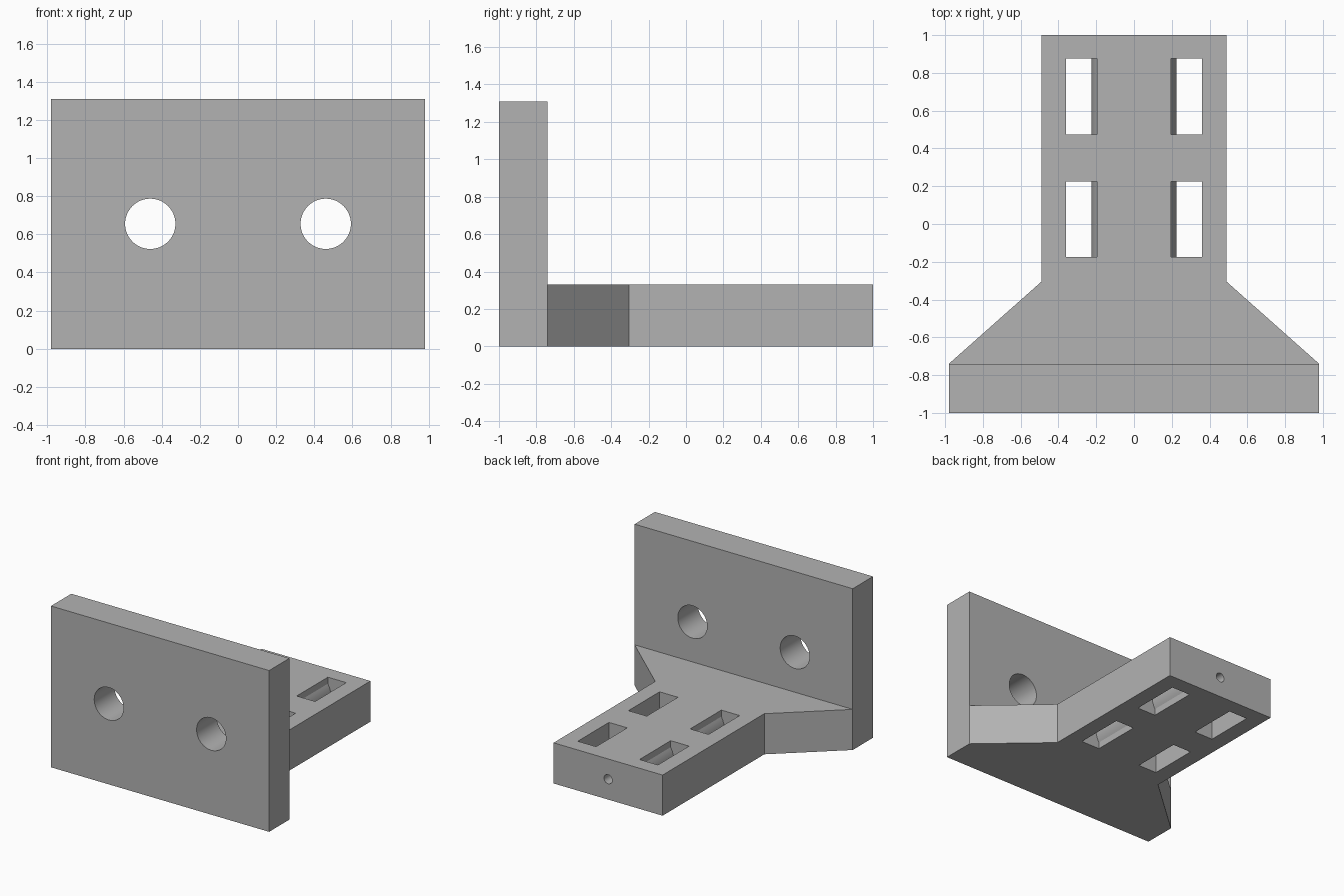
import bpy
import bmesh
from math import sin, cos, acos, pi, radians
from mathutils import Vector

cube = bpy.data.objects.get("Cube")
if cube:
    bpy.data.objects.remove(cube, do_unlink=True)

grey = bpy.data.materials.new("plain grey")
grey.use_nodes = True
colour = (0.45, 0.45, 0.45, 1)
grey.diffuse_color = colour
grey.node_tree.nodes["Principled BSDF"].inputs["Base Color"].default_value = colour

THICK = 0.33
MID = THICK / 2


def prism(name, points, push):
    """Extrude a closed loop of 3D points along a vector."""
    bm = bmesh.new()
    face = bm.faces.new([bm.verts.new(p) for p in points])
    grown = bmesh.ops.extrude_face_region(bm, geom=[face])["geom"]
    moved = [v for v in grown if isinstance(v, bmesh.types.BMVert)]
    bmesh.ops.translate(bm, verts=moved, vec=Vector(push))
    bmesh.ops.recalc_face_normals(bm, faces=bm.faces)
    mesh = bpy.data.meshes.new(name)
    bm.to_mesh(mesh)
    bm.free()
    mesh.materials.append(grey)
    obj = bpy.data.objects.new(name, mesh)
    bpy.context.collection.objects.link(obj)
    return obj


def rod(name, x, z, radius, y0, y1, sides=48):
    """Cylinder along y, used to drill holes."""
    ring = [(x + radius * cos(2 * pi * i / sides), y0,
             z + radius * sin(2 * pi * i / sides)) for i in range(sides)]
    return prism(name, ring, (0, y1 - y0, 0))


def cut(obj, cutters):
    """Subtract the cutters, then remove them."""
    bpy.context.view_layer.objects.active = obj
    for cutter in cutters:
        cutter.hide_render = True
        mod = obj.modifiers.new("cut", 'BOOLEAN')
        mod.operation = 'DIFFERENCE'
        mod.solver = 'EXACT'
        mod.object = cutter
        bpy.ops.object.modifier_apply(modifier=mod.name)
        bpy.data.objects.remove(cutter, do_unlink=True)


def smooth(obj):
    bpy.ops.object.select_all(action='DESELECT')
    obj.select_set(True)
    bpy.context.view_layer.objects.active = obj
    bpy.ops.object.shade_smooth_by_angle(angle=radians(25))


# Upright mounting plate with two bolt holes
w, h = 0.98, 1.31
plate = prism("mounting_plate",
              [(-w, -1, 0), (w, -1, 0), (w, -1, h), (-w, -1, h)], (0, 0.26, 0))
cut(plate, [rod("bolt_hole", s * 0.46, 0.655, 0.132, -1.1, -0.6) for s in (-1, 1)])

# Flat arm, flaring out to the plate width
half = [(w, -0.74), (0.49, -0.305), (0.49, 1)]
outline = half + [(-x, y) for x, y in reversed(half)]
arm = prism("support_arm", [(x, y, 0) for x, y in outline], (0, 0, THICK))

# Strap slots, each with a rounded inner wall
inner, outer, radius = 0.195, 0.36, 0.225
sweep = acos(inner / radius)
arc = [(radius * cos(a), MID + radius * sin(a))
       for a in (sweep * (i / 8 - 1) for i in range(17))]
section = [(outer, -0.1), (inner, -0.1)] + arc + [(inner, 0.5), (outer, 0.5)]
slots = [prism("strap_slot", [(s * x, y, z) for x, z in section], (0, 0.4, 0))
         for s in (-1, 1) for y in (-0.175, 0.475)]

# Small screw hole in the end of the arm
cut(arm, slots + [rod("screw_hole", 0, MID, 0.037, 0.6, 1.1, 24)])

for part in (plate, arm):
    smooth(part)
